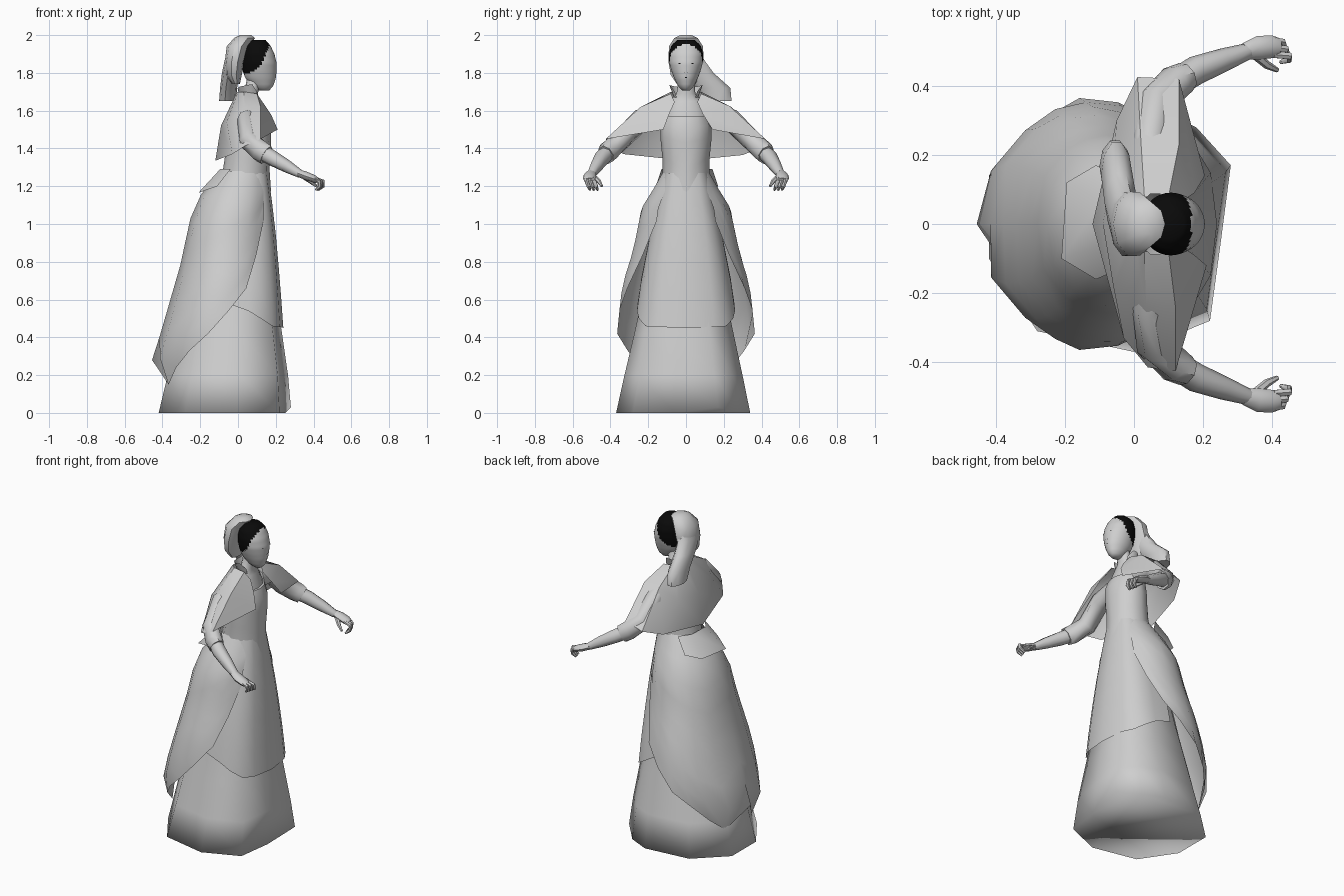
import bpy, bmesh, math
from mathutils import Vector


def material(name, v):
    m = bpy.data.materials.new(name)
    m.diffuse_color = (v, v, v, 1)
    return m


GREY, BLACK = material("light grey", 0.62), material("black", 0.003)


def interp(table, t):
    """Piecewise linear lookup in rows (key, a, b, ...), keys ascending."""
    if t <= table[0][0]:
        return table[0][1:]
    for p, q in zip(table, table[1:]):
        if t <= q[0]:
            f = (t - p[0]) / (q[0] - p[0])
            return tuple(a + (b - a) * f for a, b in zip(p[1:], q[1:]))
    return table[-1][1:]


def grid(name, rows, closed=False, caps=False, mat=GREY, angle=40):
    """Skin rows of points into a smooth surface."""
    bm = bmesh.new()
    vs = [[bm.verts.new(p) for p in r] for r in rows]
    n = len(rows[0])
    for a, b in zip(vs, vs[1:]):
        for i in range(n if closed else n - 1):
            j = (i + 1) % n
            bm.faces.new((a[i], a[j], b[j], b[i]))
    if caps:
        bm.faces.new(vs[0])
        bm.faces.new(vs[-1])
    bmesh.ops.recalc_face_normals(bm, faces=bm.faces)
    me = bpy.data.meshes.new(name)
    bm.to_mesh(me)
    bm.free()
    ob = bpy.data.objects.new(name, me)
    bpy.context.collection.objects.link(ob)
    me.materials.append(mat)
    bpy.ops.object.select_all(action='DESELECT')
    ob.select_set(True)
    bpy.context.view_layer.objects.active = ob
    bpy.ops.object.shade_smooth_by_angle(angle=math.radians(angle))
    return ob


def oval(prof, z, deg, power=2):
    """Point at an angle (0 = facing +x) on a profile of (z, back, front, half_width)."""
    back, front, w = interp(prof, z)
    c, r = (back + front) / 2, (front - back) / 2
    a = math.radians(deg)
    u, v = (math.copysign(abs(t) ** (2 / power), t) for t in (math.cos(a), math.sin(a)))
    return (c + r * u, w * v, z)


def body(name, prof, zs, n, **kw):
    return grid(name, [[oval(prof, z, 360 * i / n) for i in range(n)] for z in zs],
                True, True, **kw)


def drape(name, prof, top, hem, angles, rows, power=2):
    """Open cloth hanging from the height top down to a hem height that varies by angle."""
    out = []
    for k in range(rows + 1):
        f = k / rows
        out.append([oval(prof, top + (interp(hem, min(d, 360 - d) if d > 0 else -d)[0] - top) * f,
                         d, power) for d in angles])
    return grid(name, out, angle=60)


def tube(name, pts, n=8, up=(0, 0, 1)):
    """Tube through (x, y, z, radius_side, radius_up)."""
    rows, c = [], [Vector(p[:3]) for p in pts]
    for i, p in enumerate(pts):
        d = (c[min(i + 1, len(c) - 1)] - c[max(i - 1, 0)]).normalized()
        s = d.cross(Vector(up)).normalized()
        u = s.cross(d)
        rows.append([c[i] + s * p[3] * math.cos(t) + u * p[4] * math.sin(t)
                     for t in (2 * math.pi * k / n for k in range(n))])
    return grid(name, rows, True, True, angle=50)


# Underskirt: one hem outline narrowed towards the waist
hem = [(.28, .17), (.25, -.06), (.22, -.28), (0, -.37), (-.28, -.31), (-.42, -.1),
       (-.42, .14), (-.24, .31), (.05, .34), (.18, .28)]
levels = [(0.01, 1, 0, 1), (.2, .91, .01, .88), (.42, .79, .012, .74), (.62, .67, .015, .62),
          (1.0, .50, .03, .43), (1.26, .36, .05, .29)]
grid("underskirt", [[(x * s + dx, y * w, z if z > .1 else .03 * (x > .25 and y > 0))
                     for x, y in hem] for z, s, dx, w in levels], True, True, angle=180)

# Apron wrapping the front of the skirt
apron = [(.45, -.28, .24, .275), (.7, -.24, .222, .24), (1.0, -.17, .195, .18),
         (1.27, -.09, .16, .115)]
drape("apron", apron, 1.27, [(0, .45), (50, .46), (95, .58)],
      [-95, -80, -65, -45, -25, 0, 25, 45, 65, 80, 95], 5, 2.8)

# Overskirt, open in front with a sweeping hem
over = [(.15, -.40, .16, .28), (.28, -.455, .19, .325), (.42, -.41, .2, .37),
        (.68, -.335, .2, .34), (.8, -.30, .19, .30), (.95, -.27, .185, .262),
        (1.08, -.24, .18, .24), (1.2, -.17, .17, .165), (1.28, -.1, .16, .12)]
sweep = [(38, 1.02), (65, .66), (100, .42), (130, .24), (152, .15), (180, .28)]
half = [38, 52, 65, 82, 100, 115, 130, 152]
drape("overskirt", over, 1.28, sweep, half + [180] + [360 - a for a in reversed(half)], 8)

# Bodice with pointed waist, then chest and neck
torso = [(1.17, -.08, .175, .12), (1.25, -.085, .165, .125), (1.35, -.07, .17, .125),
         (1.5, -.05, .18, .14), (1.57, -.03, .155, .12)]
ang = [30 * i for i in range(12)]
low = [(0, 1.17), (60, 1.25), (180, 1.27)]
rows = []
for f in (0, .3, .65, .85, 1):
    z0 = [interp(low, min(a, 360 - a))[0] for a in ang]
    rows.append([oval(torso, z + (1.57 - z) * f, a) for z, a in zip(z0, ang)])
grid("bodice", rows, True, True)
chest = [(1.5, -.04, .15, .125), (1.58, -.03, .14, .12), (1.65, .0, .115, .09),
         (1.69, .03, .105, .05), (1.78, .05, .13, .04)]
body("chest_and_neck", chest, [1.5, 1.58, 1.65, 1.69, 1.78], 12)

# Flared standing collar, open in front
collar = [(1.67, .01, .12, .065), (1.75, -.01, .125, .095)]
drape("collar", collar, 1.67, [(0, 1.70), (50, 1.70), (75, 1.74), (180, 1.72)],
      [50, 75, 100, 140, 180, 220, 260, 285, 310], 1)

# Back flap of the bodice
grid("peplum", [[(-.04, .14, 1.29), (-.09, .07, 1.29), (-.095, -.06, 1.29), (-.04, -.13, 1.29)],
                [(-.11, .17, 1.20), (-.195, .12, 1.18), (-.21, -.10, 1.165), (-.11, -.16, 1.2)]])

# Shoulder cape, running from one front edge round the back to the other
grid("shoulder_cape", [
    [(.13, .06, 1.645), (.10, .08, 1.69), (.03, .08, 1.70), (.0, .05, 1.70), (-.01, 0, 1.69),
     (0, -.05, 1.70), (.03, -.08, 1.70), (.10, -.08, 1.69), (.13, -.06, 1.645)],
    [(.175, .09, 1.58), (.13, .23, 1.625), (.02, .24, 1.62), (-.06, .17, 1.54), (-.09, 0, 1.52),
     (-.06, -.18, 1.54), (.035, -.24, 1.615), (.12, -.24, 1.62), (.175, -.09, 1.58)],
    [(.205, .14, 1.50), (.13, .42, 1.45), (.01, .425, 1.415), (-.05, .30, 1.365),
     (-.12, 0, 1.335), (-.03, -.33, 1.37), (.04, -.415, 1.415), (.12, -.425, 1.45),
     (.21, -.12, 1.50)]])

# Arms and hands
for s, side in ((1, "left"), (-1, "right")):
    tube(side + "_sleeve", [(.06, s * .10, 1.57, .05, .06), (.05, s * .24, 1.55, .055, .06),
                            (.06, s * .35, 1.44, .055, .055), (.12, s * .41, 1.385, .052, .06),
                            (.15, s * .425, 1.365, .045, .055)])
    tube(side + "_forearm", [(.09, s * .39, 1.40, .04, .045), (.18, s * .445, 1.35, .042, .042),
                             (.26, s * .475, 1.305, .034, .034), (.33, s * .50, 1.265, .024, .022)])
    tube(side + "_palm", [(.32, s * .50, 1.27, .024, .02), (.36, s * .51, 1.255, .034, .022),
                          (.40, s * .513, 1.24, .033, .02), (.42, s * .511, 1.23, .026, .016)])
    for k in range(3):
        y, r = s * (.530 - .02 * k), .011
        tube(side + "_finger", [(.405, y, 1.24, r, r), (.430 + .01 * k, y - s * .004, 1.225, r, r),
                                (.432 + .008 * k, y - s * .014, 1.20, r, r),
                                (.412 + .006 * k, y - s * .022, 1.18, .006, .006)], 6, (0, 1, 0))
    tube(side + "_thumb", [(.35, s * .49, 1.25, .014, .014), (.385, s * .46, 1.225, .012, .012),
                           (.415, s * .445, 1.20, .007, .007)], 6)

# Head, with hair coloured behind a sloping hairline
head = [(1.707, .11, .165, .02), (1.73, .075, .186, .042), (1.77, .04, .20, .062),
        (1.81, .025, .204, .077), (1.85, .02, .205, .088), (1.90, .02, .193, .091),
        (1.945, .03, .172, .078), (1.975, .06, .145, .045)]
ob = body("head", head, [1.707 + .268 * k / 24 for k in range(25)], 40, angle=60)
ob.data.materials.append(BLACK)
hairline = [(1.775, .0), (1.80, .06), (1.825, .10), (1.85, .125), (1.91, .152), (1.95, .165)]
for p in ob.data.polygons:
    if p.center.z > 1.77 and p.center.x < interp(hairline, p.center.z)[0]:
        p.material_index = 1

# Eyes, nostrils and mouth as tiny plates
for y, z, w in ((.034, 1.85, .005), (-.034, 1.85, .005), (.006, 1.803, .002),
                (-.006, 1.803, .002), (0, 1.775, .004)):
    b, f, hw = interp(head, z)
    x = (b + f) / 2 + (f - b) / 2 * math.sqrt(1 - (y / hw) ** 2) + .002
    grid("face_mark", [[(x, y - w, z - .002), (x, y + w, z - .002)],
                       [(x, y - w, z + .002), (x, y + w, z + .002)]], mat=BLACK)

# Hood over the back of the head, with a veil falling to one side
hood = [(1.74, -.03, .01, .05), (1.79, -.065, .02, .085), (1.86, -.07, .035, .098),
        (1.94, -.06, .06, .095), (1.985, -.02, .09, .065), (2.0, .01, .07, .03)]
body("hood", hood, [r[0] for r in hood], 10)
fall = [(1.65, .09, .245, -.10, -.01), (1.72, .04, .24, -.095, -.005), (1.80, -.03, .15, -.085, .01),
        (1.87, -.085, .10, -.07, .02), (1.93, -.08, .08, -.05, .02)]
grid("veil", [[((x0 + x1) / 2 + (x1 - x0) / 2 * math.cos(t),
                (y0 + y1) / 2 + (y1 - y0) / 2 * math.sin(t), z)
               for t in (math.pi * k / 5 for k in range(10))] for z, y0, y1, x0, x1 in fall],
     True, True, angle=50)
